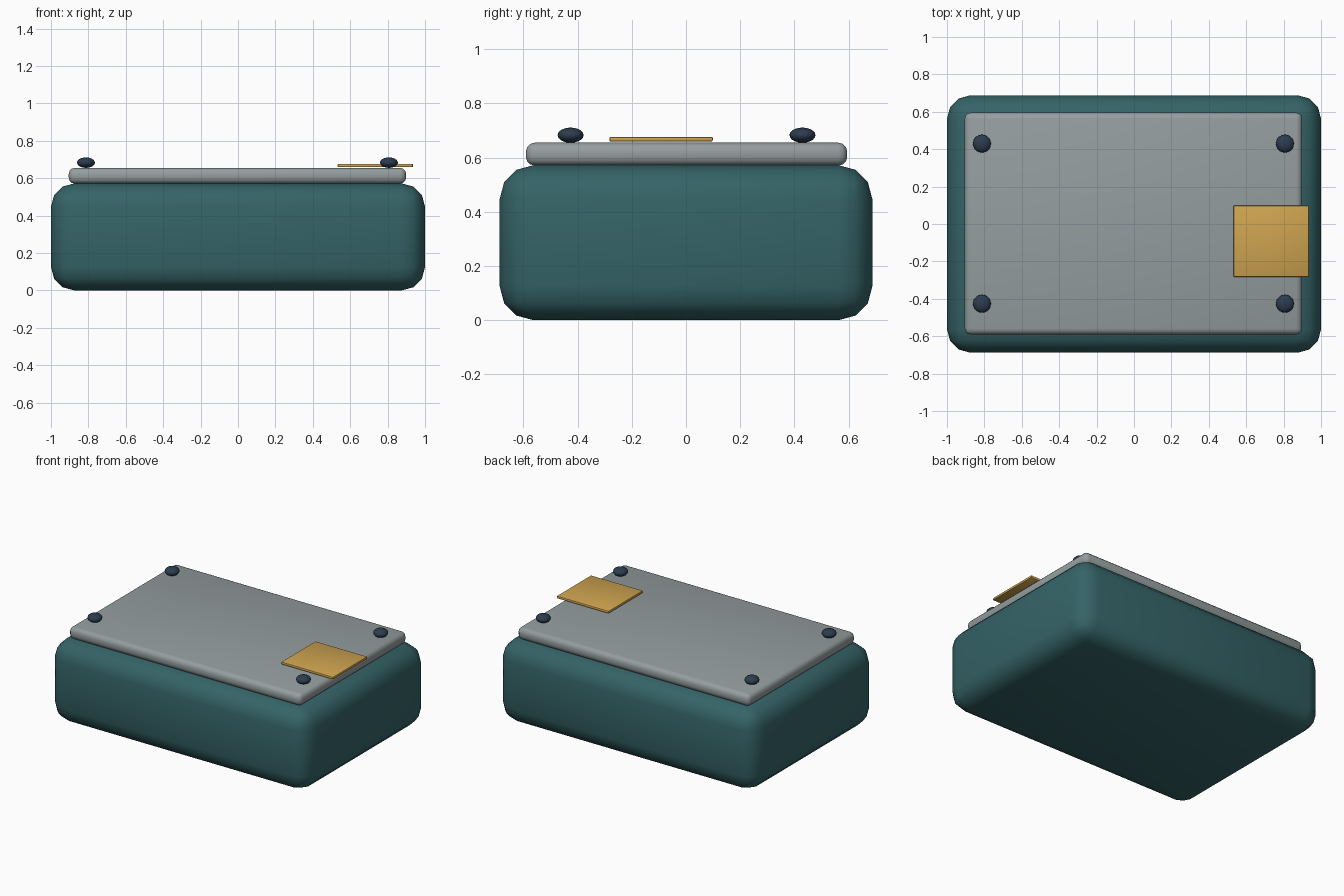
import bpy

if "Cube" in bpy.data.objects:
    bpy.data.objects.remove(bpy.data.objects["Cube"])


def material(name, color):
    m = bpy.data.materials.new(name)
    m.diffuse_color = (*color, 1)
    m.use_nodes = True
    m.node_tree.nodes["Principled BSDF"].inputs["Base Color"].default_value = m.diffuse_color
    return m


teal = material("teal", (0.035, 0.125, 0.135))
grey = material("plate_grey", (0.30, 0.34, 0.345))
gold = material("gold", (0.62, 0.37, 0.08))
navy = material("navy", (0.025, 0.045, 0.075))


def rounded_box(name, center, size, bevel, segments, mat):
    bpy.ops.mesh.primitive_cube_add(size=1, location=center)
    ob = bpy.context.object
    ob.name = name
    ob.scale = size
    bpy.ops.object.transform_apply(location=False, rotation=False, scale=True)
    mod = ob.modifiers.new("bevel", "BEVEL")
    mod.width = bevel
    mod.segments = segments
    bpy.ops.object.modifier_apply(modifier=mod.name)
    bpy.ops.object.shade_smooth_by_angle(angle=0.7)
    ob.data.materials.append(mat)
    return ob


# Main case
rounded_box("case_body", (0, 0, 0.286), (2.0, 1.376, 0.572), 0.125, 3, teal)

# Lid plate on top
rounded_box("lid_plate", (-0.003, 0.002, 0.613), (1.804, 1.186, 0.084), 0.032, 3, grey)

# Thin label tab near the right edge
rounded_box("label_tab", (0.734, -0.092, 0.668), (0.404, 0.382, 0.018), 0.006, 2, gold)

# Flattened screw heads at the four corners
for sx, side in ((-1, "left"), (1, "right")):
    for sy, end in ((-1, "front"), (1, "back")):
        bpy.ops.mesh.primitive_uv_sphere_add(
            segments=20, ring_count=10, radius=1,
            location=(-0.003 + sx * 0.81, 0.002 + sy * 0.428, 0.683))
        screw = bpy.context.object
        screw.name = f"screw_{end}_{side}"
        screw.scale = (0.048, 0.048, 0.028)
        bpy.ops.object.transform_apply(location=False, rotation=False, scale=True)
        bpy.ops.object.shade_smooth()
        screw.data.materials.append(navy)
